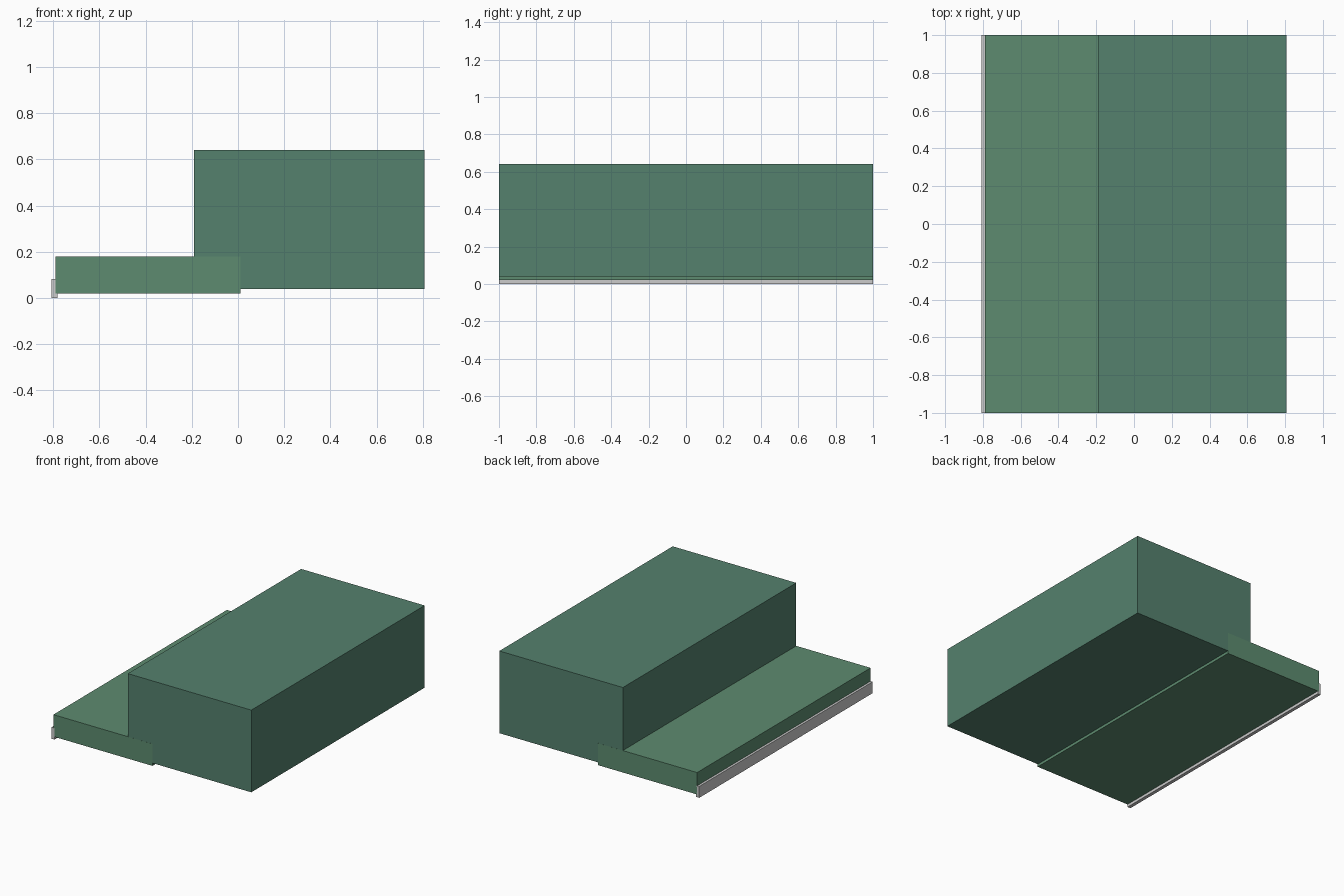
import bpy

if "Cube" in bpy.data.objects:
    bpy.data.objects.remove(bpy.data.objects["Cube"])


def material(name, rgb):
    mat = bpy.data.materials.new(name)
    mat.diffuse_color = (*rgb, 1.0)
    mat.use_nodes = True
    mat.node_tree.nodes["Principled BSDF"].inputs["Base Color"].default_value = mat.diffuse_color
    return mat


def box(name, x, y, z, mat=None):
    """Box spanning the given (min, max) ranges."""
    spans = (x, y, z)
    bpy.ops.mesh.primitive_cube_add(size=1, location=[(a + b) / 2 for a, b in spans])
    ob = bpy.context.object
    ob.name = name
    ob.scale = [b - a for a, b in spans]
    bpy.ops.object.transform_apply(location=False, rotation=False, scale=True)
    if mat:
        ob.data.materials.append(mat)
    return ob


hedge_green = material("hedge_green", (0.09, 0.22, 0.155))
grass_green = material("grass_green", (0.11, 0.26, 0.16))

# Tall block at the back, a hair shorter so its ends do not flicker against the low bed
box("hedge_block", (-0.19, 0.807), (-0.9995, 0.9995), (0.04, 0.64), hedge_green)

# Low slab running under the tall block
box("grass_bed", (-0.79, 0.01), (-1.0, 1.0), (0.02, 0.18), grass_green)

# Thin kerb along the outer edge of the slab
box("kerb_strip", (-0.807, -0.782), (-1.0, 1.0), (0.0, 0.083))
